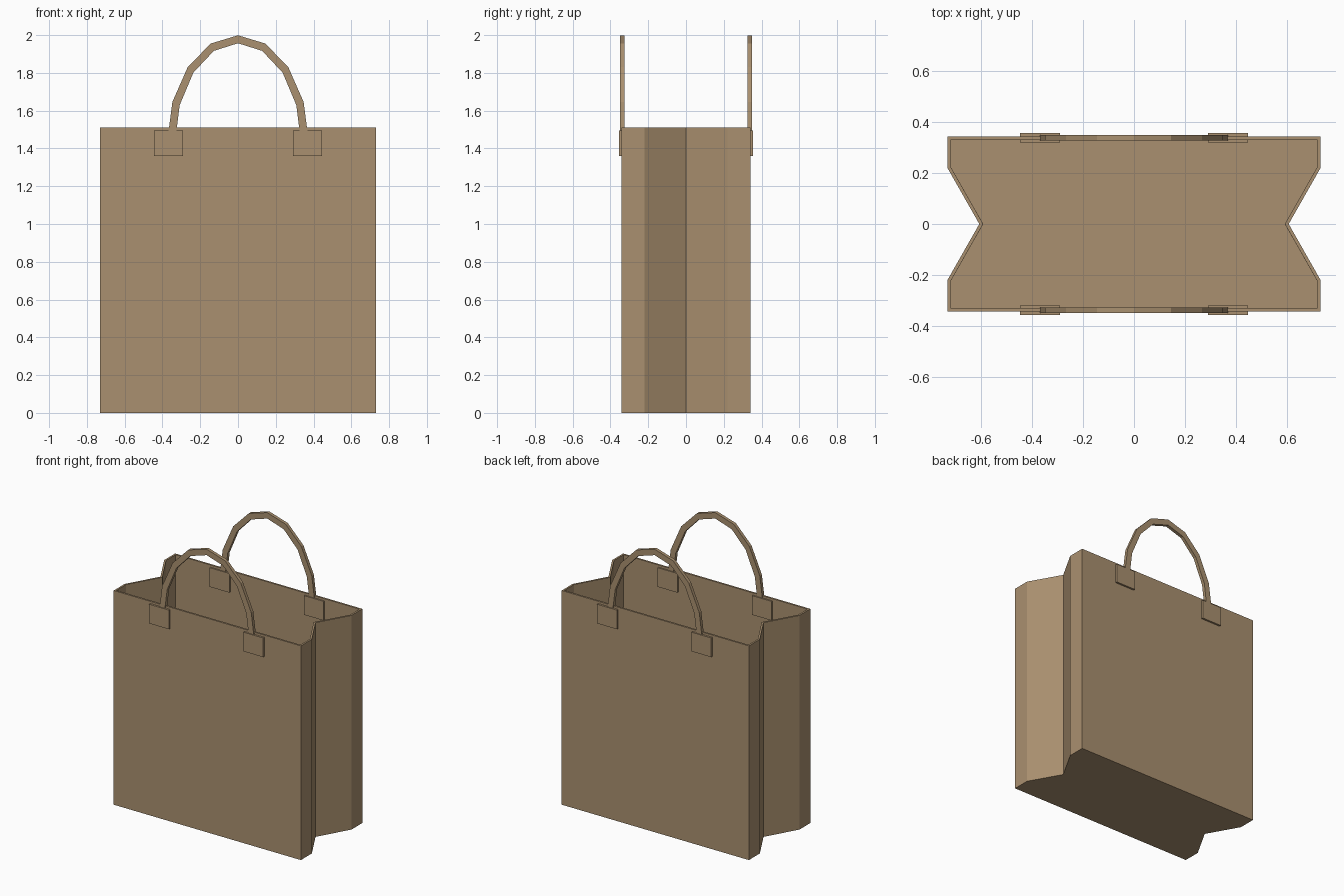
import bpy, bmesh, math

if "Cube" in bpy.data.objects:
    bpy.data.objects.remove(bpy.data.objects["Cube"])

paper = bpy.data.materials.new("brown_paper")
paper.diffuse_color = (0.40, 0.28, 0.16, 1)
paper.use_nodes = True
paper.node_tree.nodes["Principled BSDF"].inputs["Base Color"].default_value = paper.diffuse_color

HEIGHT, SIDE_Y = 1.51, 0.3375
ANCHOR_X, ANCHOR_Z = 0.3675, 1.427


def make_object(name, bm):
    bmesh.ops.recalc_face_normals(bm, faces=bm.faces[:])
    mesh = bpy.data.meshes.new(name)
    bm.to_mesh(mesh)
    bm.free()
    mesh.materials.append(paper)
    obj = bpy.data.objects.new(name, mesh)
    bpy.context.collection.objects.link(obj)
    return obj


# Bag body: outline with folded-in side gussets, open top, thin walls
def bag_body():
    right = [(0.73, -0.342), (0.73, -0.22), (0.605, 0), (0.73, 0.22), (0.73, 0.342)]
    outline = right + [(-x, y) for x, y in reversed(right)]
    bm = bmesh.new()
    low = [bm.verts.new((x, y, 0)) for x, y in outline]
    high = [bm.verts.new((x, y, HEIGHT)) for x, y in outline]
    n = len(outline)
    for i in range(n):
        j = (i + 1) % n
        bm.faces.new((low[i], low[j], high[j], high[i]))
    bm.faces.new(low[::-1])
    mesh = bpy.data.meshes.new("bag_body")
    bm.to_mesh(mesh)
    bm.free()
    mesh.materials.append(paper)
    obj = bpy.data.objects.new("bag_body", mesh)
    bpy.context.collection.objects.link(obj)
    solid = obj.modifiers.new("paper_thickness", 'SOLIDIFY')
    solid.thickness = 0.013
    solid.offset = -1
    solid.use_even_offset = True


# Handle: flat strap swept along an eight-segment half ellipse
def handle(name, y):
    width, depth, steps = 0.042, 0.023, 8
    rx, rz = 0.355, 0.551
    bm = bmesh.new()
    rings = []
    for i in range(steps + 1):
        a = math.pi * i / steps
        ring = []
        for side, dy in ((1, -1), (1, 1), (-1, 1), (-1, -1)):
            off = side * width / 2
            ring.append(bm.verts.new(((rx + off) * math.cos(a), y + dy * depth / 2,
                                      ANCHOR_Z + (rz + off) * math.sin(a))))
        rings.append(ring)
    for a, b in zip(rings, rings[1:]):
        for k in range(4):
            m = (k + 1) % 4
            bm.faces.new((a[k], a[m], b[m], b[k]))
    bm.faces.new(rings[0])
    bm.faces.new(rings[-1])
    make_object(name, bm)


# Reinforcing patch that clamps a handle end through the wall
def patch(name, x, y):
    bm = bmesh.new()
    bmesh.ops.create_cube(bm, size=1)
    bmesh.ops.scale(bm, vec=(0.155, 0.036, 0.135), verts=bm.verts[:])
    bmesh.ops.translate(bm, vec=(x, y, ANCHOR_Z), verts=bm.verts[:])
    make_object(name, bm)


bag_body()
for label, sy in (("front", -1), ("back", 1)):
    handle(label + "_handle", sy * SIDE_Y)
    for end, sx in (("left", -1), ("right", 1)):
        patch(f"{label}_{end}_patch", sx * ANCHOR_X, sy * SIDE_Y)
